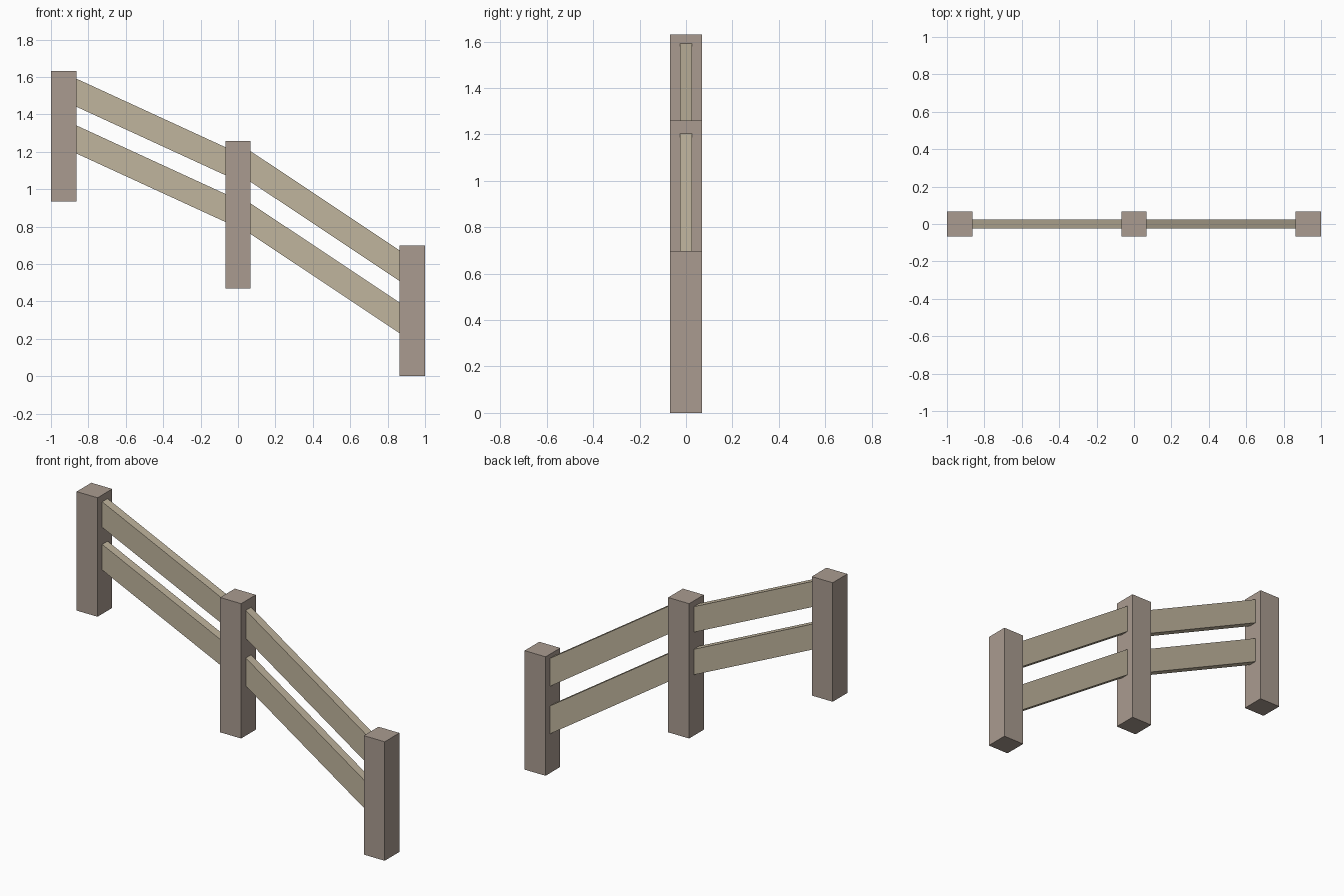
import bpy, bmesh

if "Cube" in bpy.data.objects:
    bpy.data.objects.remove(bpy.data.objects["Cube"])


def material(name, color):
    m = bpy.data.materials.new(name)
    m.diffuse_color = color
    m.use_nodes = True
    m.node_tree.nodes["Principled BSDF"].inputs["Base Color"].default_value = m.diffuse_color
    return m


post_mat = material("post_wood", (0.40, 0.33, 0.28, 1))
rail_mat = material("rail_wood", (0.53, 0.46, 0.34, 1))


def prism(name, profile, half_y, mat):
    """Extrude an x-z outline symmetrically along y."""
    bm = bmesh.new()
    face = bm.faces.new([bm.verts.new((x, -half_y, z)) for x, z in profile])
    ext = bmesh.ops.extrude_face_region(bm, geom=[face])
    verts = [v for v in ext["geom"] if isinstance(v, bmesh.types.BMVert)]
    bmesh.ops.translate(bm, verts=verts, vec=(0, 2 * half_y, 0))
    bmesh.ops.recalc_face_normals(bm, faces=bm.faces)
    mesh = bpy.data.meshes.new(name)
    bm.to_mesh(mesh)
    bm.free()
    mesh.materials.append(mat)
    bpy.context.collection.objects.link(bpy.data.objects.new(name, mesh))


# Square posts stepping down the slope
H = 0.068
for name, x, z0, z1 in (("upper_post", -1 + H, 0.933, 1.631),
                        ("middle_post", 0, 0.468, 1.259),
                        ("lower_post", 1 - H, 0.0, 0.698)):
    prism(name, [(x - H, z0), (x + H, z0), (x + H, z1), (x - H, z1)], H, post_mat)

# Sloping rails with vertical ends: start x, end x, top z at each end, height
IN, OUT = H, 1 - 2 * H
for name, xa, xb, za, zb, h in (
        ("upper_span_top_rail", -OUT, -IN, 1.591, 1.225, 0.150),
        ("upper_span_bottom_rail", -OUT, -IN, 1.341, 0.975, 0.150),
        ("lower_span_top_rail", IN, OUT, 1.203, 0.673, 0.164),
        ("lower_span_bottom_rail", IN, OUT, 0.924, 0.394, 0.164)):
    # Let each end sink slightly into its post
    e = 0.005
    d = e * (zb - za) / (xb - xa)
    xa, xb, za, zb = xa - e, xb + e, za - d, zb + d
    prism(name, [(xa, za - h), (xb, zb - h), (xb, zb), (xa, za)], 0.025, rail_mat)
